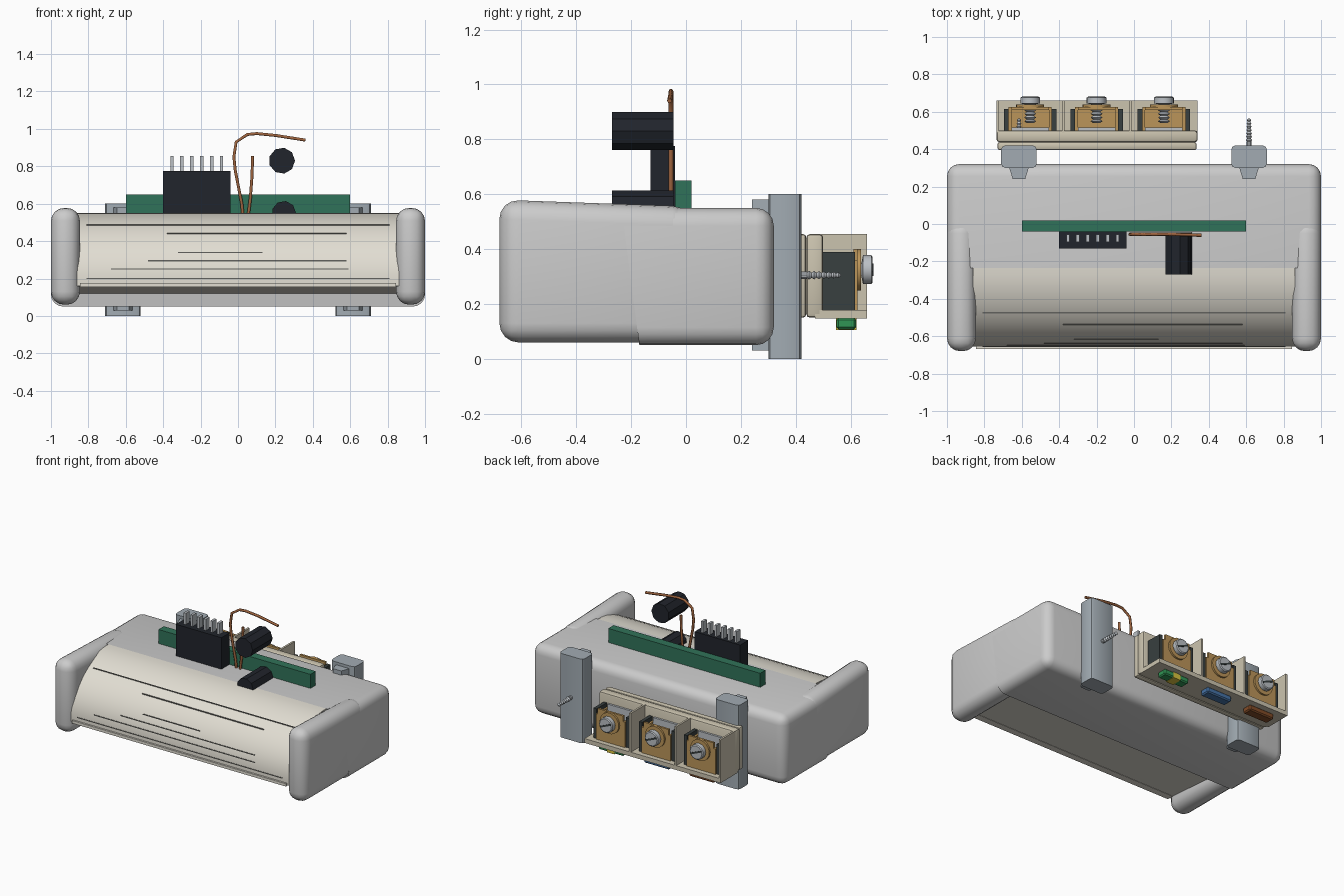
import bpy, bmesh, math
from mathutils import Matrix, Vector

if "Cube" in bpy.data.objects:
    bpy.data.objects.remove(bpy.data.objects["Cube"])


def mat(name, r, g, b):
    m = bpy.data.materials.new(name)
    m.diffuse_color = (r, g, b, 1)
    m.use_nodes = True
    m.node_tree.nodes["Principled BSDF"].inputs["Base Color"].default_value = m.diffuse_color
    return m


SHELL = mat("shell_grey", .66, .67, .66)
LENS = mat("lens_cream", .76, .73, .65)
STEEL = mat("steel", .5, .53, .56)
POST = mat("post_grey", .36, .41, .45)
BLACK = mat("black", .015, .018, .025)
GREEN = mat("board_green", .03, .17, .1)
COPPER = mat("copper", .35, .13, .05)
BEIGE = mat("beige", .6, .55, .43)
BRASS = mat("brass", .5, .3, .1)
DARK = mat("dark_clamp", .04, .05, .05)
LINE = mat("lens_line", .12, .12, .11)


def finish(name, bm, m, smooth=True):
    bmesh.ops.recalc_face_normals(bm, faces=bm.faces)
    me = bpy.data.meshes.new(name)
    bm.to_mesh(me)
    bm.free()
    ob = bpy.data.objects.new(name, me)
    bpy.context.collection.objects.link(ob)
    me.materials.append(m)
    if smooth:
        bpy.ops.object.select_all(action='DESELECT')
        ob.select_set(True)
        bpy.context.view_layer.objects.active = ob
        bpy.ops.object.shade_smooth_by_angle(angle=math.radians(35))
    return ob


def box(name, x, y, z, m, bevel=0, seg=1, keep=None, edit=None):
    """Box from (min, max) ranges; keep() picks the edges to bevel."""
    bm = bmesh.new()
    bmesh.ops.create_cube(bm, size=1)
    for v in bm.verts:
        v.co = Vector([r[0] if c < 0 else r[1] for r, c in zip((x, y, z), v.co)])
        if edit:
            edit(v)
    if bevel:
        es = [e for e in bm.edges if not keep or keep(e)]
        bmesh.ops.bevel(bm, geom=es, offset=bevel, segments=seg, profile=.5, affect='EDGES')
    return finish(name, bm, m, bevel > 0)


def extrude_x(name, pts, x0, x1, m):
    """Closed (y, z) profile extruded along x."""
    bm = bmesh.new()
    f = bm.faces.new([bm.verts.new((x0, *p)) for p in pts])
    r = bmesh.ops.extrude_face_region(bm, geom=[f])
    bmesh.ops.translate(bm, vec=(x1 - x0, 0, 0),
                        verts=[v for v in r['geom'] if isinstance(v, bmesh.types.BMVert)])
    return finish(name, bm, m)


def lathe_y(name, prof, cx, cz, m, n=12, smooth=True):
    """(radius, y) profile turned about an axis along y."""
    bm = bmesh.new()
    rings = [[bm.verts.new((cx + r * math.cos(2 * math.pi * i / n), y,
                            cz + r * math.sin(2 * math.pi * i / n))) for i in range(n)]
             for r, y in prof]
    for a, b in zip(rings, rings[1:]):
        for i in range(n):
            j = (i + 1) % n
            bm.faces.new((a[i], a[j], b[j], b[i]))
    bm.faces.new(rings[0])
    bm.faces.new(rings[-1])
    return finish(name, bm, m, smooth)


def thread(r, y0, y1, n, tip=False):
    p = []
    for i in range(n):
        s = 1 - .35 * i / n if tip else 1
        y = y0 + (y1 - y0) * i / n
        p += [(r * .6 * s, y), (r * s, y + .5 * (y1 - y0) / n)]
    return p + [(.002 if tip else r * .6, y1)]


def wire(name, pts, m, r=.009):
    cu = bpy.data.curves.new(name, 'CURVE')
    cu.dimensions = '3D'
    cu.bevel_depth, cu.bevel_resolution, cu.use_fill_caps = r, 1, True
    s = cu.splines.new('POLY')
    s.points.add(len(pts) - 1)
    for p, c in zip(s.points, pts):
        p.co = (*c, 1)
    cu.materials.append(m)
    ob = bpy.data.objects.new(name, cu)
    bpy.context.collection.objects.link(ob)


# main housing: sharp front opening, rounded everywhere else
def tuck(v):
    if v.co.y < 0 and v.co.z < .3:
        v.co.y = -.17


box("housing", (-1, 1), (-.235, .32), (.05, .55), SHELL, .065, 4,
    keep=lambda e: any(v.co.y > 0 for v in e.verts), edit=tuck)

# rounded end caps
for s, side in ((-1, "left"), (1, "right")):
    def slope(v):
        if v.co.y > 0 and v.co.z > .3:
            v.co.z = .555
    box(side + "_end_cap", tuple(sorted((s * .845, s))), (-.68, .02), (.06, .58),
        SHELL, .07, 4, edit=slope)

# curved lens window
arc = [(-.235 - .42 * math.sin(t), .19 + .36 * math.cos(t))
       for t in [math.pi / 2 * i / 16 for i in range(17)]]
extrude_x("lens", arc + [(-.655, .16), (-.17, .12)], -.86, .86, LENS)
box("lens_lower_lip", (-.845, .845), (-.668, -.62), (.155, .175), LENS)

# fine dark lines across the lens
for i, (z, a, b) in enumerate([(.485, -.81, .81), (.44, -.38, .58), (.34, -.32, .13),
                               (.295, -.48, .58), (.25, -.68, .59), (.2, -.81, .81)]):
    y = -.235 - .42 * math.sqrt(1 - ((z - .19) / .36) ** 2)
    box(f"lens_line_{i}", (a, b), (y - .002, y + .01), (z - .003, z + .003), LINE)

# circuit board, connector and pins
box("circuit_board", (-.6, .6), (-.04, .02), (.12, .65), GREEN)
box("connector", (-.4, -.04), (-.13, -.04), (.5, .775), BLACK)
for i in range(6):
    x = -.353 + i * .053
    box(f"pin_{i}", (x - .009, x + .009), (-.097, -.055), (.76, .855), STEEL)

# black round components
for i, (x, z, r) in enumerate([(.235, .83, .07), (.245, .55, .065)]):
    lathe_y(f"round_component_{i}", [(r, -.27), (r, -.045)], x, z, BLACK, 9, False)

# copper leads
wire("long_lead", [(.03, -.055, .5), (.02, -.055, .6), (-.015, -.055, .78), (-.022, -.055, .85),
                   (-.01, -.055, .93), (.05, -.055, .97), (.1, -.055, .975), (.2, -.055, .965),
                   (.36, -.06, .94)], COPPER)
wire("short_lead", [(.05, -.055, .5), (.065, -.055, .62), (.075, -.055, .75), (.078, -.055, .855)],
     COPPER)

# rear mounting posts with screws
for s, side in ((-1, "left"), (1, "right")):
    c = s * .615
    box(side + "_post", (c - .095, c + .095), (.3, .42), (0, .6), POST, .022, 2,
        keep=lambda e: abs(e.verts[0].co.z - e.verts[1].co.z) > .3)

    def taper(v):
        if v.co.y < .26:
            v.co.x = c + (v.co.x - c) * .6
    box(side + "_post_hook", (c - .055, c + .055), (.24, .31), (.03, .58), POST, edit=taper)
    lathe_y(side + "_post_screw", [(.014, .4), (.014, .44)] + thread(.017, .44, .565, 7, True),
            c, .305, STEEL, 10)

# terminal block body
box("terminal_back_plate", (-.73, .335), (.395, .438), (.15, .455), BEIGE, .012, 2)
box("terminal_base", (-.735, .34), (.438, .5), (.15, .455), BEIGE, .014, 2)
box("terminal_shelf", (-.735, .34), (.47, .66), (.147, .178), BEIGE)
for i, x in enumerate((-.728, -.378, -.02)):
    box(f"terminal_divider_{i}", (x - .007, x + .007), (.49, .66), (.15, .455), BEIGE)

# three clamp terminals with colour tags below
TAGS = [mat("tag_brown", .22, .07, .02), mat("tag_blue", .06, .17, .38),
        mat("tag_green", .03, .3, .09)]
YELLOW = mat("tag_yellow", .7, .55, .05)
for i, c in enumerate((-.555, -.2, .16)):
    for s, side in ((-1, "left"), (1, "right")):
        a, b, d = c + s * .1, c + s * .115, c + s * .14
        box(f"clamp_{i}_{side}_cheek", tuple(sorted((b, d))), (.495, .615), (.178, .39), DARK)
        box(f"clamp_{i}_{side}_brass", tuple(sorted((a, b))), (.495, .625), (.178, .36), BRASS)
    box(f"clamp_{i}_rear_plate", (c - .1, c + .1), (.497, .515), (.178, .39), STEEL)
    box(f"clamp_{i}_lower_brass", (c - .115, c + .115), (.5, .625), (.178, .2), BRASS)
    box(f"clamp_{i}_front_plate", (c - .1, c + .1), (.61, .625), (.2, .4), BRASS)
    lathe_y(f"clamp_{i}_washer", [(.075, .625), (.075, .638)], c, .325, BRASS, 24)
    lathe_y(f"clamp_{i}_screw", thread(.032, .54, .638, 5) +
            [(.053, .645), (.053, .675), (.046, .68)], c, .325, STEEL, 20)
    slot = box(f"clamp_{i}_slot", (c - .046, c + .046), (.676, .683), (.319, .331), DARK)
    slot.data.transform(Matrix.Translation((c, 0, .325)) @ Matrix.Rotation(.4, 4, 'Y')
                        @ Matrix.Translation((-c, 0, -.325)))
    box(f"colour_tag_{i}", (c - .1, c + .1), (.548, .62), (.108, .15), TAGS[i], .008, 1)
box("tag_stripe", (.13, .19), (.546, .622), (.106, .15), YELLOW)
